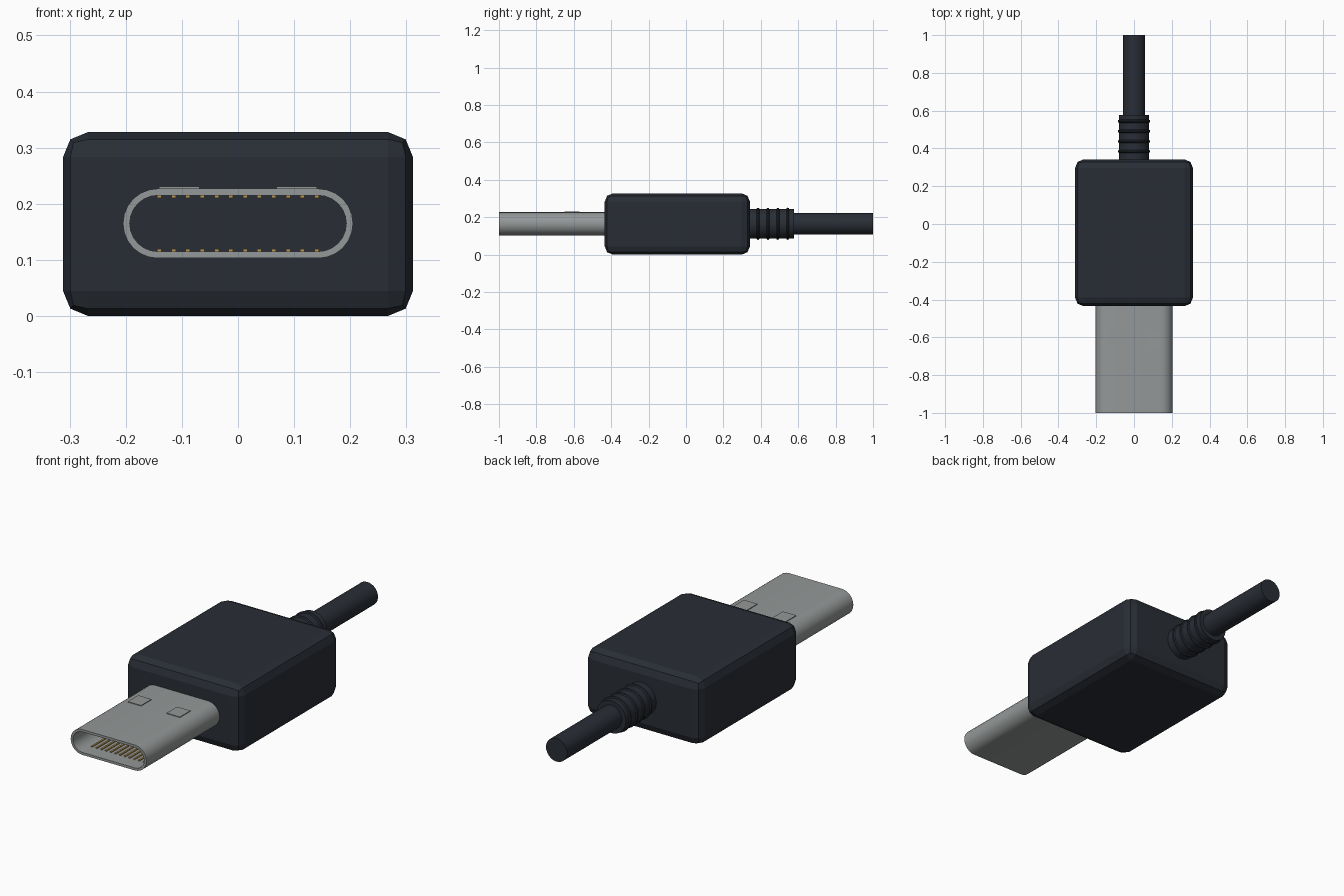
import bpy, bmesh, math

if "Cube" in bpy.data.objects:
    bpy.data.objects.remove(bpy.data.objects["Cube"])

ZC = 0.165  # height of the centre line


def material(name, rgb):
    m = bpy.data.materials.new(name)
    m.diffuse_color = (*rgb, 1)
    m.use_nodes = True
    m.node_tree.nodes["Principled BSDF"].inputs["Base Color"].default_value = m.diffuse_color
    return m


DARK = material("dark_rubber", (0.022, 0.027, 0.036))
METAL = material("steel", (0.3, 0.315, 0.315))
GOLD = material("gold", (0.5, 0.32, 0.09))


def finish(name, bm, mat, smooth=True):
    bmesh.ops.recalc_face_normals(bm, faces=bm.faces)
    me = bpy.data.meshes.new(name)
    bm.to_mesh(me)
    bm.free()
    ob = bpy.data.objects.new(name, me)
    bpy.context.collection.objects.link(ob)
    me.materials.append(mat)
    if smooth:
        bpy.ops.object.select_all(action='DESELECT')
        ob.select_set(True)
        bpy.context.view_layer.objects.active = ob
        bpy.ops.object.shade_smooth_by_angle(angle=math.radians(30))
    return ob


def box(name, lo, hi, mat, bevel=0, segments=2):
    bm = bmesh.new()
    bmesh.ops.create_cube(bm, size=1)
    for v in bm.verts:
        v.co = [(a + b) / 2 + c * (b - a) for a, b, c in zip(lo, hi, v.co)]
    if bevel:
        bmesh.ops.bevel(bm, geom=bm.edges[:], offset=bevel, segments=segments,
                        profile=0.5, affect='EDGES')
    return finish(name, bm, mat, smooth=False)


def loft(bm, loops, close=False):
    rows = [[bm.verts.new(p) for p in loop] for loop in loops]
    pairs = list(zip(rows, rows[1:])) + ([(rows[-1], rows[0])] if close else [])
    for a, b in pairs:
        for i in range(len(a)):
            j = (i + 1) % len(a)
            bm.faces.new((a[i], a[j], b[j], b[i]))
    return rows


def stadium(half_w, r, y, n=12):
    pts = []
    for side in (0, 1):
        cx = (half_w - r) * (1 - 2 * side)
        for i in range(n + 1):
            a = -math.pi / 2 + math.pi * (i / n + side)
            pts.append((cx + r * math.cos(a), y, ZC + r * math.sin(a)))
    return pts


def turned(name, profile, mat, n=32):
    # solid of revolution along y from (y, radius) points
    bm = bmesh.new()
    rows = loft(bm, [[(r * math.cos(2 * math.pi * i / n), y,
                       ZC + r * math.sin(2 * math.pi * i / n)) for i in range(n)]
                     for y, r in profile])
    bm.faces.new(rows[0])
    bm.faces.new(rows[-1])
    return finish(name, bm, mat)


# moulded grip
box("grip_body", (-0.312, -0.435, 0), (0.312, 0.342, 0.328), DARK, bevel=0.045)

# hollow metal plug shell
bm = bmesh.new()
loft(bm, [stadium(0.205, 0.062, -1), stadium(0.205, 0.062, -0.41),
          stadium(0.193, 0.05, -0.41), stadium(0.193, 0.05, -1)], close=True)
finish("plug_shell", bm, METAL)

# dark wall closing the back of the socket
bm = bmesh.new()
rows = loft(bm, [stadium(0.194, 0.051, -0.46), stadium(0.194, 0.051, -0.42)])
for row in rows:
    bm.faces.new(row)
finish("socket_back", bm, DARK)

# contact pins, upper and lower rows
for i in range(12):
    x = (i - 5.5) * 0.0255
    for label, z in (("lower", 0.1165), ("upper", 0.2135)):
        box(f"{label}_pin_{i + 1}", (x - 0.004, -0.93, z - 0.003),
            (x + 0.004, -0.5, z + 0.003), GOLD)

# raised latch pads on top of the shell
for label, s in (("left", -1), ("right", 1)):
    box(f"{label}_latch_pad", (s * 0.105 - 0.036, -0.65, 0.222),
        (s * 0.105 + 0.036, -0.57, 0.2305), METAL)

# strain relief with ribs
profile = [(0.33, 0.079)]
for k in range(4):
    y = 0.385 + 0.053 * k
    profile += [(y - 0.008, 0.079), (y - 0.005, 0.084), (y, 0.086),
                (y + 0.005, 0.084), (y + 0.008, 0.079)]
profile += [(0.577, 0.079)]
turned("strain_relief", profile, DARK)

# cable
turned("cable", [(0.55, 0.057), (1.0, 0.057)], DARK)
